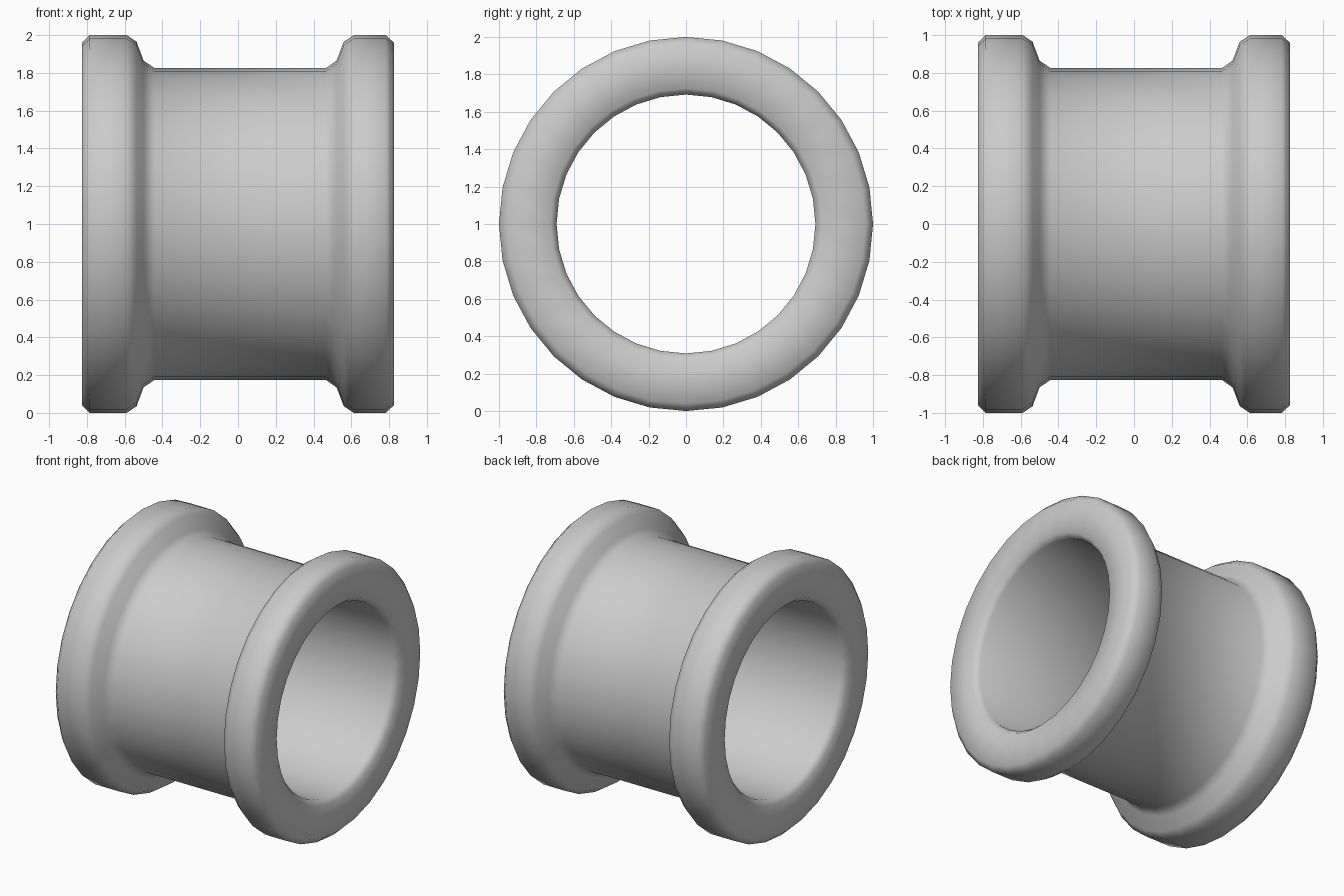
import bpy, bmesh
from math import radians
from mathutils import Matrix, Vector

if "Cube" in bpy.data.objects:
    bpy.data.objects.remove(bpy.data.objects["Cube"])

SEGMENTS = 32

# Closed wall cross-section as (x, radius): flange, neck, flange, then the bore
PROFILE = [
    (-0.825, 0.96), (-0.785, 1.0), (-0.59, 1.0), (-0.537, 0.965),
    (-0.50, 0.865), (-0.442, 0.825),
    (0.465, 0.825), (0.522, 0.865), (0.56, 0.965), (0.613, 1.0),
    (0.782, 1.0), (0.825, 0.96),
    (0.825, 0.725), (0.785, 0.692), (-0.785, 0.692), (-0.825, 0.725),
]


def lathe_x(name, profile, centre_z):
    """Revolve a closed profile around the x axis."""
    bm = bmesh.new()
    rings = []
    for i in range(SEGMENTS):
        turn = Matrix.Rotation(radians(360 * i / SEGMENTS), 3, 'X')
        rings.append([bm.verts.new(turn @ Vector((x, 0, r)) + Vector((0, 0, centre_z)))
                      for x, r in profile])
    n = len(profile)
    for i in range(SEGMENTS):
        a, b = rings[i], rings[(i + 1) % SEGMENTS]
        for j in range(n):
            k = (j + 1) % n
            bm.faces.new((a[j], a[k], b[k], b[j]))
    bmesh.ops.recalc_face_normals(bm, faces=bm.faces)
    for f in bm.faces:
        f.smooth = True
    mesh = bpy.data.meshes.new(name)
    bm.to_mesh(mesh)
    bm.free()
    obj = bpy.data.objects.new(name, mesh)
    bpy.context.collection.objects.link(obj)
    return obj


# Flanged pipe with its bore along x
lathe_x("flanged_pipe", PROFILE, 1.0)
